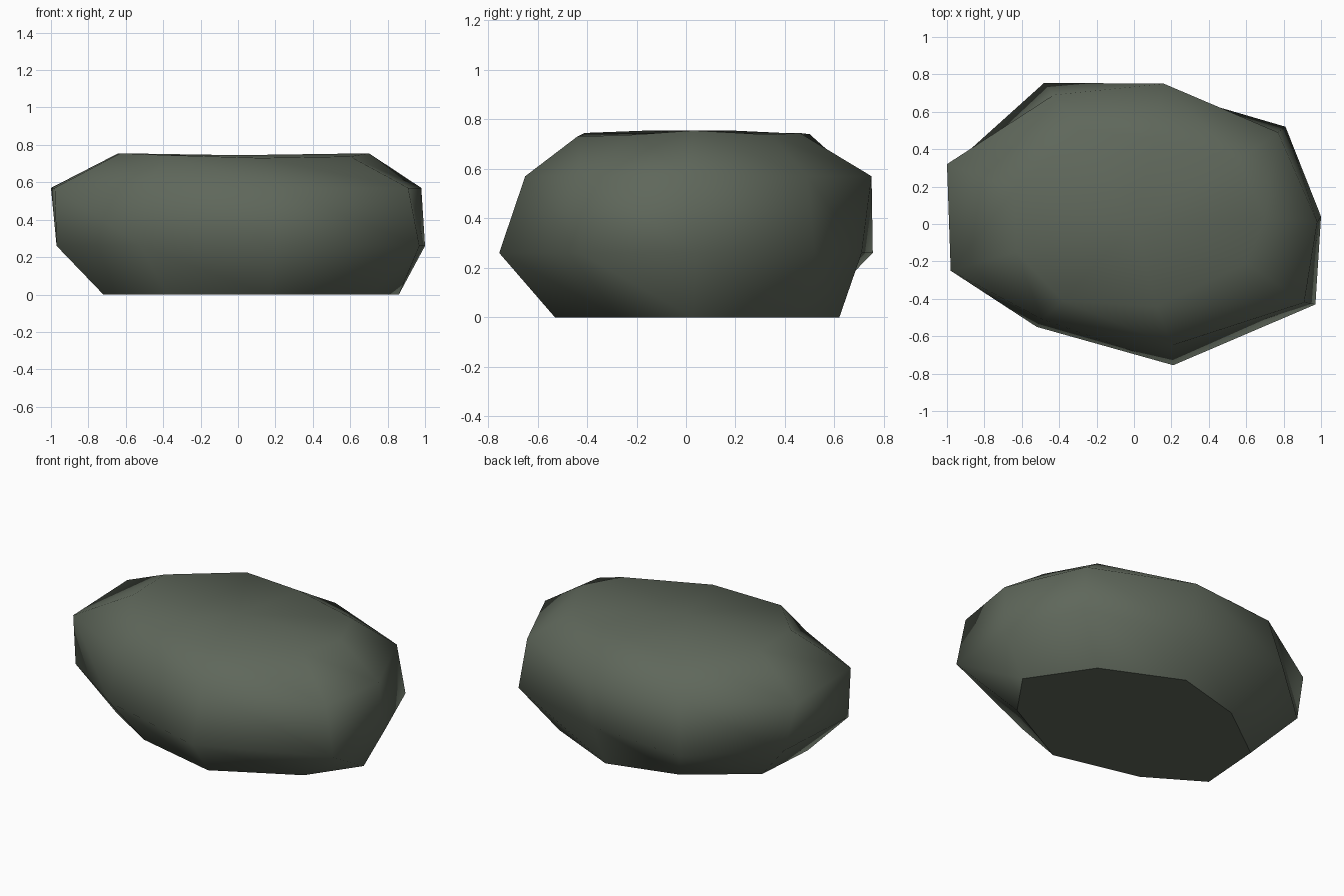
import bpy, bmesh

if "Cube" in bpy.data.objects:
    bpy.data.objects.remove(bpy.data.objects["Cube"])

# Stone colour
mat = bpy.data.materials.new("mossy grey stone")
mat.diffuse_color = (0.114, 0.136, 0.104, 1)
mat.use_nodes = True
mat.node_tree.nodes["Principled BSDF"].inputs["Base Color"].default_value = mat.diffuse_color

# Four nine-sided rings of (x, y), counter-clockwise from +x, bottom to top
base = [(.86, .03), (.61, .40), (.13, .62), (-.31, .50), (-.69, .22),
        (-.72, -.19), (-.38, -.40), (.16, -.53), (.65, -.27)]
lower = [(1, .04), (.81, .52), (.16, .71), (-.48, .755), (-.93, .35),
         (-.97, -.24), (-.52, -.55), (.21, -.755), (.97, -.43)]
upper = [(.98, .01), (.77, .49), (.16, .75), (-.43, .69), (-1, .32),
         (-.98, -.25), (-.49, -.51), (.20, -.65), (.91, -.42)]
crown = [(.70, .03), (.56, .34), (.11, .46), (-.29, .50), (-.64, .18),
         (-.63, -.15), (-.38, -.41), (.12, -.44), (.60, -.21)]
crown_z = [.755, .738, .745, .74, .755, .755, .745, .73, .738]

bm = bmesh.new()


def ring(points, heights):
    return [bm.verts.new((x, y, z)) for (x, y), z in zip(points, heights)]


rings = [ring(base, [0] * 9), ring(lower, [.26] * 9),
         ring(upper, [.57] * 9), ring(crown, crown_z)]

# Triangulated side walls between neighbouring rings
for a, b in zip(rings, rings[1:]):
    for i in range(9):
        j = (i + 1) % 9
        bm.faces.new((a[i], a[j], b[i]))
        bm.faces.new((a[j], b[j], b[i]))

# Flat underside and a fanned top
under = bm.faces.new(rings[0][::-1])
peak = bm.verts.new((0, 0, .745))
for i in range(9):
    bm.faces.new((rings[3][i], rings[3][(i + 1) % 9], peak))

# Smooth stone with a crisp edge around the underside
bmesh.ops.recalc_face_normals(bm, faces=bm.faces)
for f in bm.faces:
    f.smooth = True
for e in under.edges:
    e.smooth = False

mesh = bpy.data.meshes.new("boulder")
bm.to_mesh(mesh)
bm.free()
mesh.materials.append(mat)
rock = bpy.data.objects.new("boulder", mesh)
bpy.context.collection.objects.link(rock)
